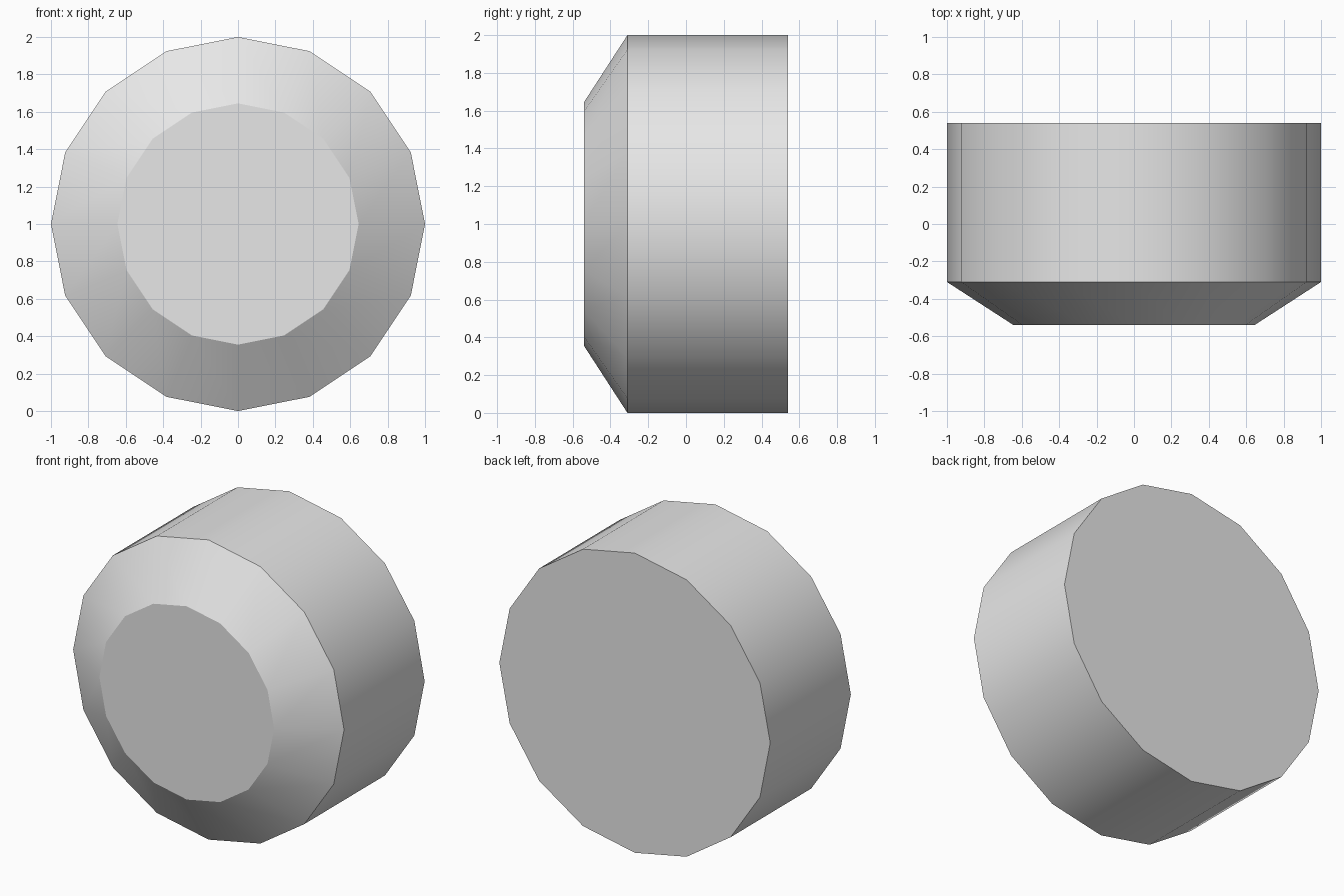
import bpy, bmesh, math

cube = bpy.data.objects.get("Cube")
if cube:
    bpy.data.objects.remove(cube, do_unlink=True)

SIDES = 16
# Profile along the axis: (radius, y)
PROFILE = [(0.645, -0.54), (1.0, -0.31), (1.0, 0.54)]

# Single light grey material
grey = bpy.data.materials.new("light_grey")
grey.use_nodes = True
colour = (0.8, 0.8, 0.8, 1)
grey.diffuse_color = colour
grey.node_tree.nodes["Principled BSDF"].inputs["Base Color"].default_value = colour

# Round knob with a chamfered front
bm = bmesh.new()
rings = []
for radius, y in PROFILE:
    angles = [math.tau * i / SIDES for i in range(SIDES)]
    rings.append([bm.verts.new((radius * math.cos(a), y, 1 + radius * math.sin(a)))
                  for a in angles])
for near, far in zip(rings, rings[1:]):
    for i in range(SIDES):
        j = (i + 1) % SIDES
        bm.faces.new((near[i], near[j], far[j], far[i]))

# Flat front and back caps
bm.faces.new(rings[0])
bm.faces.new(rings[-1])
bmesh.ops.recalc_face_normals(bm, faces=bm.faces)

mesh = bpy.data.meshes.new("chamfered_knob")
bm.to_mesh(mesh)
bm.free()
mesh.materials.append(grey)
knob = bpy.data.objects.new("chamfered_knob", mesh)
bpy.context.collection.objects.link(knob)

# Smooth sides with crisp rims
bpy.ops.object.select_all(action="DESELECT")
knob.select_set(True)
bpy.context.view_layer.objects.active = knob
bpy.ops.object.shade_smooth_by_angle(angle=math.radians(30))
